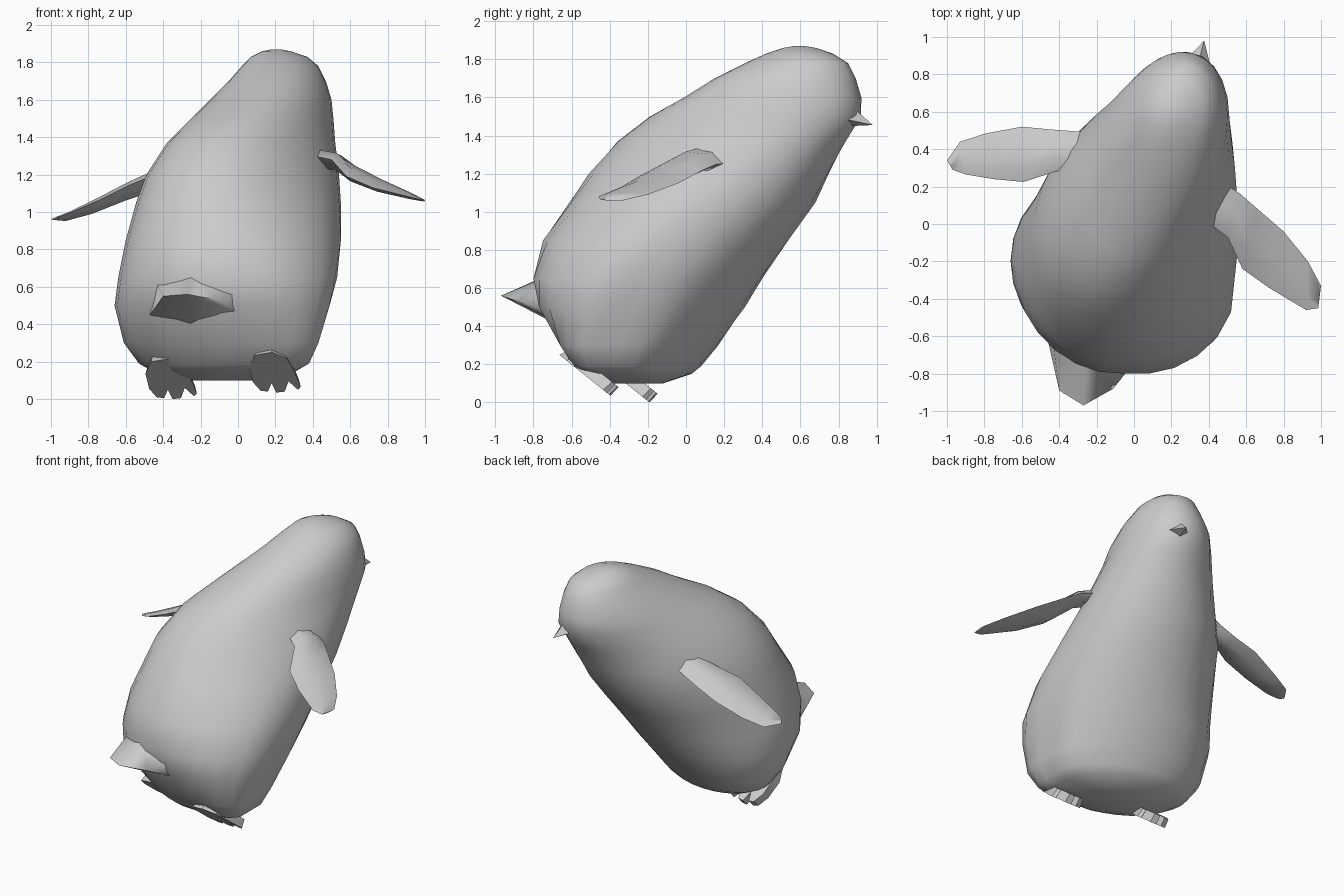
import bpy, bmesh, math
from mathutils import Vector

grey = bpy.data.materials.new("plain_grey")
grey.diffuse_color = (0.6, 0.6, 0.6, 1)


def finish(name, bm, smooth=60):
    """Turn a bmesh into a named, shaded object."""
    bmesh.ops.recalc_face_normals(bm, faces=bm.faces)
    me = bpy.data.meshes.new(name)
    bm.to_mesh(me)
    bm.free()
    me.materials.append(grey)
    ob = bpy.data.objects.new(name, me)
    bpy.context.collection.objects.link(ob)
    bpy.ops.object.select_all(action='DESELECT')
    ob.select_set(True)
    bpy.context.view_layer.objects.active = ob
    bpy.ops.object.shade_smooth_by_angle(angle=math.radians(smooth))
    return ob


def loft(name, rings, smooth=60):
    """Skin closed rings of points and cap both ends."""
    bm = bmesh.new()
    vs = [[bm.verts.new(p) for p in r] for r in rings]
    n = len(vs[0])
    for a, b in zip(vs, vs[1:]):
        for i in range(n):
            j = (i + 1) % n
            bm.faces.new((a[i], a[j], b[j], b[i]))
    bm.faces.new(vs[0])
    bm.faces.new(vs[-1])
    return finish(name, bm, smooth)


# Body: leaning stack of ovals, each given as
# z, x min, x max, y min, y max, skew, bulge of the rear right flank
slices = [
    (0.10, -0.25, 0.08, -0.40, -0.12, 0.05, 0.0),
    (0.15, -0.46, 0.31, -0.53, 0.03, -0.27, 0.10),
    (0.19, -0.53, 0.38, -0.59, 0.08, -0.30, 0.15),
    (0.30, -0.61, 0.43, -0.66, 0.17, -0.22, 0.17),
    (0.50, -0.66, 0.49, -0.77, 0.31, -0.06, 0.12),
    (0.65, -0.64, 0.53, -0.80, 0.40, 0.02, 0.10),
    (0.85, -0.60, 0.55, -0.75, 0.54, 0.11, 0.06),
    (1.05, -0.545, 0.55, -0.61, 0.68, 0.19, 0.02),
    (1.20, -0.49, 0.54, -0.51, 0.75, 0.28, 0.0),
    (1.37, -0.38, 0.52, -0.36, 0.84, 0.36, 0.0),
    (1.50, -0.25, 0.51, -0.19, 0.92, 0.36, 0.0),
    (1.60, -0.15, 0.50, -0.01, 0.92, 0.26, 0.0),
    (1.70, -0.05, 0.47, 0.15, 0.89, 0.22, 0.0),
    (1.78, 0.02, 0.43, 0.31, 0.85, 0.20, 0.0),
    (1.83, 0.07, 0.37, 0.42, 0.77, 0.15, 0.0),
    (1.86, 0.13, 0.28, 0.51, 0.68, 0.1, 0.0),
    (1.87, 0.18, 0.23, 0.57, 0.62, 0.0, 0.0),
]
SIDES = 28
FLANK = Vector((0.78, -0.62))
rings = []
for z, x0, x1, y0, y1, rho, bulge in slices:
    hx, hy = (x1 - x0) / 2, (y1 - y0) / 2
    mid = Vector(((x0 + x1) / 2, (y0 + y1) / 2))
    ring = []
    for i in range(SIDES):
        c, s = math.cos(math.tau * i / SIDES), math.sin(math.tau * i / SIDES)
        p = Vector((hx * c, hy * (rho * c + math.sqrt(1 - rho * rho) * s)))
        p *= 1 + bulge * max(0, p.normalized().dot(FLANK)) ** 4
        p += mid
        ring.append((min(p.x, x1), max(p.y, y0), z))
    rings.append(ring)
loft("body", rings, 80)


# Flippers: thin lens sections between a leading and a trailing edge
def flipper(name, stations):
    half = (0.05, 0.045, 0.035, 0.027, 0.015, 0.005)
    rings = []
    for (lead, trail), h in zip(stations, half):
        a, b = Vector(lead), Vector(trail)
        up = Vector((0, 0, h))
        rings.append([a, a.lerp(b, 0.3) + up, a.lerp(b, 0.7) + up,
                      b, a.lerp(b, 0.7) - up, a.lerp(b, 0.3) - up])
    loft(name, rings, 70)


flipper("right_flipper", [
    ((0.36, 0.30, 1.26), (0.27, 0.10, 1.33)),
    ((0.57, 0.16, 1.25), (0.50, -0.07, 1.28)),
    ((0.65, 0.09, 1.22), (0.58, -0.24, 1.19)),
    ((0.80, -0.04, 1.15), (0.72, -0.34, 1.13)),
    ((0.93, -0.20, 1.09), (0.92, -0.46, 1.08)),
    ((1.00, -0.33, 1.06), (0.985, -0.45, 1.065))])
flipper("left_flipper", [
    ((-0.24, 0.49, 1.23), (-0.26, 0.32, 1.28)),
    ((-0.44, 0.505, 1.14), (-0.42, 0.28, 1.21)),
    ((-0.60, 0.52, 1.08), (-0.59, 0.225, 1.14)),
    ((-0.79, 0.485, 1.00), (-0.75, 0.24, 1.06)),
    ((-0.93, 0.44, 0.955), (-0.90, 0.265, 0.995)),
    ((-1.00, 0.34, 0.96), (-0.97, 0.29, 0.97))])

# Tail: short wedge with a three-point trailing edge, sunk into the body
bm = bmesh.new()
top, tip, low = [[bm.verts.new(p) for p in row] for row in (
    [(-0.44, -0.58, 0.63), (-0.25, -0.72, 0.67), (0.00, -0.74, 0.57)],
    [(-0.40, -0.89, 0.55), (-0.27, -0.97, 0.56), (-0.11, -0.88, 0.53)],
    [(-0.47, -0.58, 0.45), (-0.25, -0.66, 0.40), (0.00, -0.73, 0.46)])]
for rows in ((top, tip), (tip, low), (low, top)):
    for i in range(2):
        bm.faces.new((rows[0][i], rows[0][i + 1], rows[1][i + 1], rows[1][i]))
for i in (0, 2):
    bm.faces.new((top[i], tip[i], low[i]))
finish("tail", bm, 75)

# Beak: small four-sided spike
bm = bmesh.new()
base = [bm.verts.new(p) for p in ((0.28, 0.88, 1.485), (0.34, 0.85, 1.57),
                                  (0.41, 0.84, 1.485), (0.34, 0.87, 1.45))]
point = bm.verts.new((0.375, 0.98, 1.455))
bm.faces.new(base)
for i in range(4):
    bm.faces.new((base[i], base[(i + 1) % 4], point))
finish("beak", bm, 30)

# Feet: sloping three-toed soles; outline is x, z
outline = [(0.09, 0.235), (0.06, 0.17), (0.08, 0.09), (0.12, 0.045), (0.16, 0.04),
           (0.18, 0.085), (0.205, 0.035), (0.25, 0.04), (0.27, 0.095), (0.32, 0.05),
           (0.335, 0.065), (0.30, 0.15), (0.26, 0.22), (0.18, 0.25)]


def foot(name, dx, dy, dz):
    sole = [Vector((x + dx, -0.665 + (0.25 - z) * 1.25 + dy, z + dz)) for x, z in outline]
    mid = sum(sole, Vector()) / len(sole)
    upper = [p.lerp(mid, 0.08) + Vector((0, 0.05, 0.04)) for p in sole]
    loft(name, [sole, upper], 30)


foot("right_foot", 0, 0, 0)
foot("left_foot", -0.555, 0.205, -0.035)
